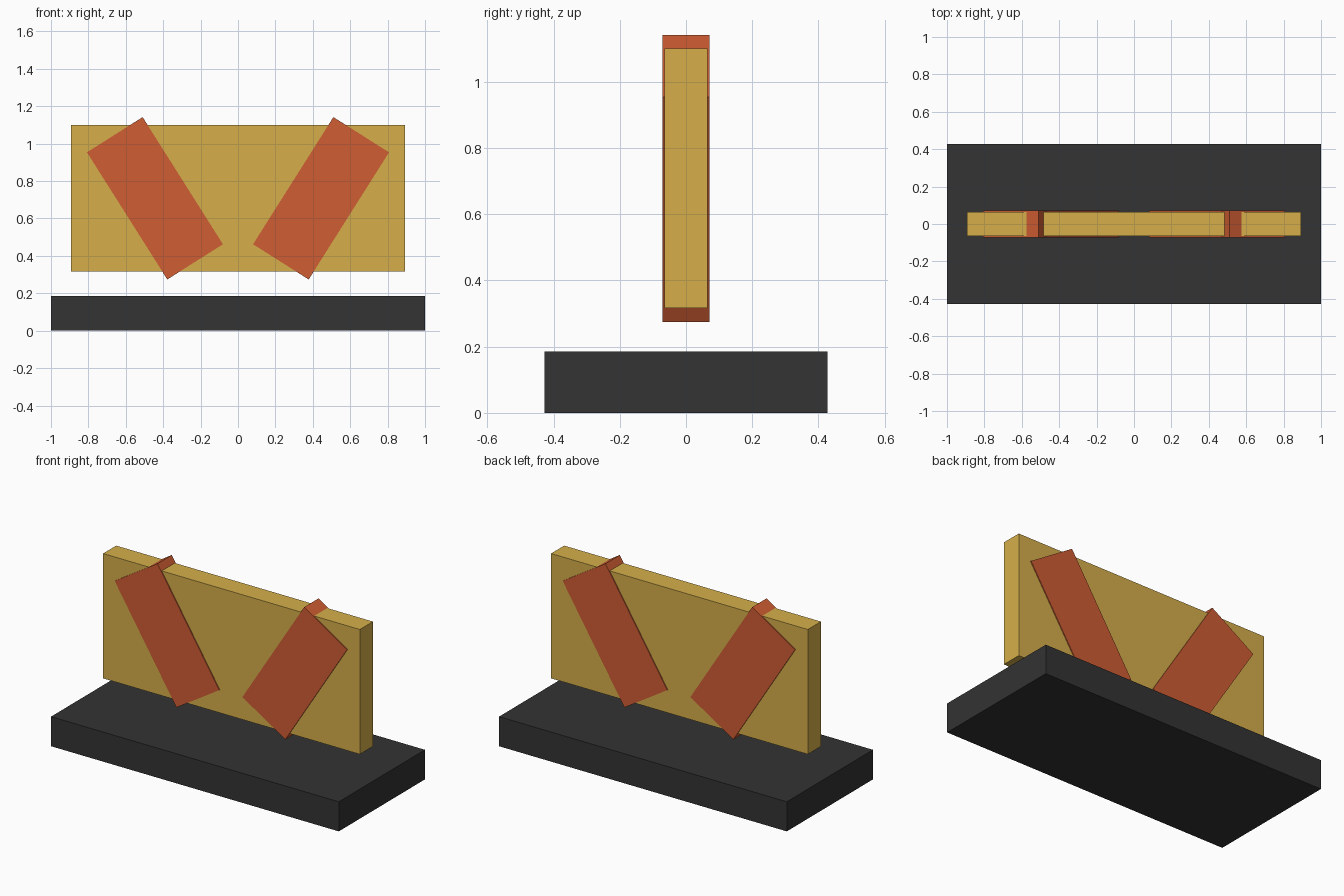
import bpy
import math

if "Cube" in bpy.data.objects:
    bpy.data.objects.remove(bpy.data.objects["Cube"])


def material(name, color):
    mat = bpy.data.materials.new(name)
    mat.diffuse_color = (*color, 1)
    mat.use_nodes = True
    mat.node_tree.nodes["Principled BSDF"].inputs["Base Color"].default_value = mat.diffuse_color
    return mat


def box(name, size, center, mat, tilt=0):
    bpy.ops.mesh.primitive_cube_add(size=1, location=center)
    ob = bpy.context.object
    ob.name = name
    ob.scale = size
    bpy.ops.object.transform_apply(location=False, rotation=False, scale=True)
    ob.rotation_euler.y = math.radians(tilt)
    ob.data.materials.append(mat)
    return ob


dark = material("dark", (0.033, 0.033, 0.033))
yellow = material("yellow", (0.67, 0.43, 0.07))
orange = material("orange", (0.63, 0.11, 0.033))

# Base slab
box("base", (2, 0.855, 0.186), (0, 0, 0.093), dark)

# Upright panel floating above the base
box("panel", (1.784, 0.13, 0.784), (0, 0, 0.709), yellow)

# Mirrored slanted stripes, slightly thicker than the panel
for side, name in ((-1, "left_stripe"), (1, "right_stripe")):
    box(name, (0.352, 0.142, 0.804), (side * 0.444, 0, 0.708), orange, side * 32.3)
